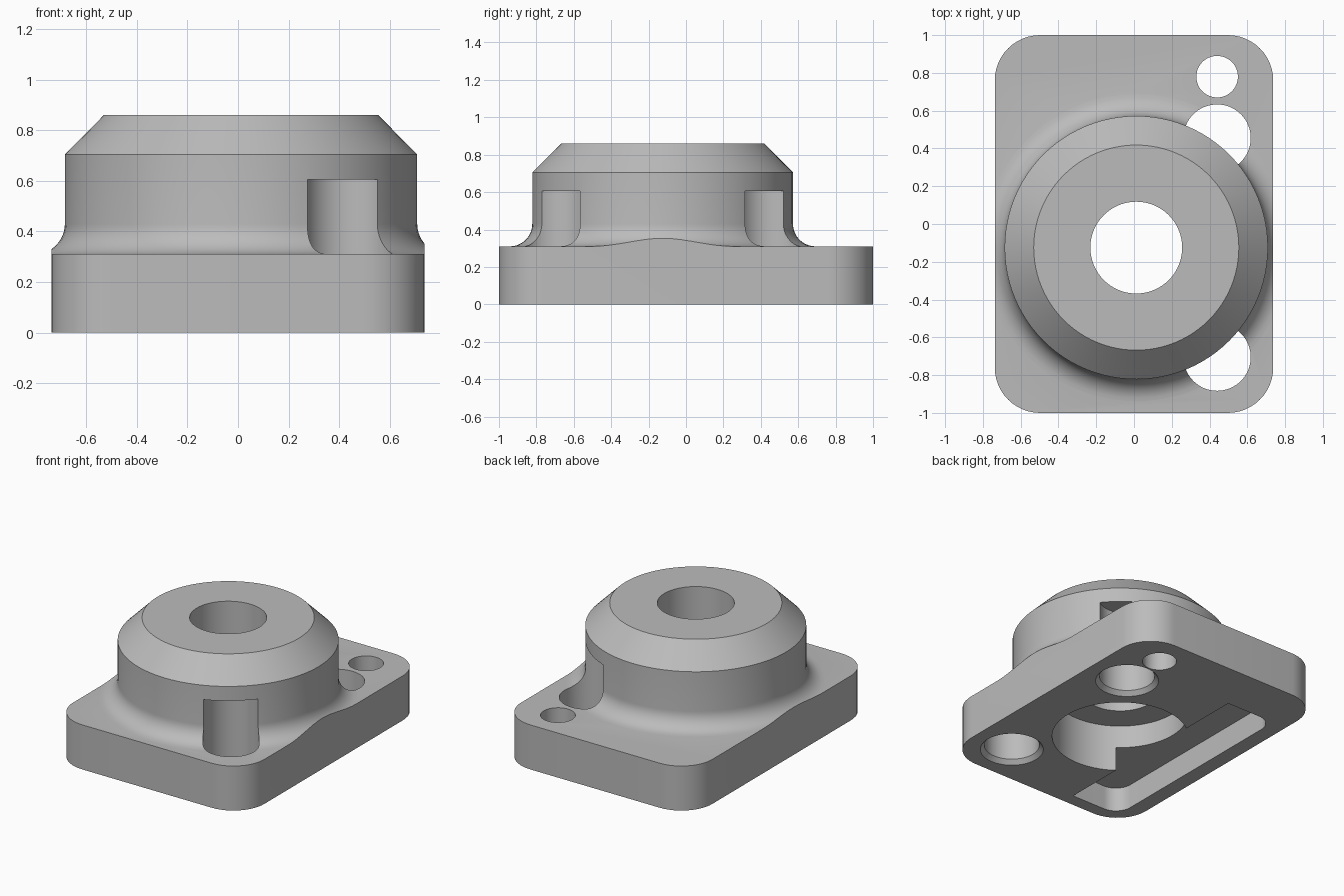
import bpy
import bmesh
from math import cos, sin, pi, radians

if "Cube" in bpy.data.objects:
    bpy.data.objects.remove(bpy.data.objects["Cube"], do_unlink=True)

grey = bpy.data.materials.new("machined_grey")
grey.use_nodes = True
grey.diffuse_color = (0.5, 0.5, 0.5, 1)
grey.node_tree.nodes["Principled BSDF"].inputs["Base Color"].default_value = (0.5, 0.5, 0.5, 1)


def finish(name, bm):
    bmesh.ops.recalc_face_normals(bm, faces=bm.faces)
    mesh = bpy.data.meshes.new(name)
    bm.to_mesh(mesh)
    bm.free()
    mesh.materials.append(grey)
    obj = bpy.data.objects.new(name, mesh)
    bpy.context.collection.objects.link(obj)
    return obj


def lathe(name, centre, profile, sides=96):
    """Solid of revolution from (radius, height) points, capped at both ends."""
    bm = bmesh.new()
    rings = [[bm.verts.new((centre[0] + r * cos(2 * pi * i / sides),
                            centre[1] + r * sin(2 * pi * i / sides), z))
              for i in range(sides)] for r, z in profile]
    for a, b in zip(rings, rings[1:]):
        for i in range(sides):
            j = (i + 1) % sides
            bm.faces.new((a[i], a[j], b[j], b[i]))
    bm.faces.new(rings[0])
    bm.faces.new(rings[-1])
    return finish(name, bm)


def prism(name, x0, x1, y0, y1, z0, z1, radii, steps=12):
    """Upright block; radii round the corners +x+y, -x+y, -x-y, +x-y."""
    bm = bmesh.new()
    corners = [(x1, y1, -1, -1), (x0, y1, 1, -1), (x0, y0, 1, 1), (x1, y0, -1, 1)]
    outline = []
    for k, ((x, y, sx, sy), r) in enumerate(zip(corners, radii)):
        for i in range(steps + 1 if r else 1):
            a = (k + i / steps) * pi / 2
            outline.append((x + sx * r + r * cos(a), y + sy * r + r * sin(a)) if r else (x, y))
    base = bm.faces.new([bm.verts.new((x, y, z0)) for x, y in outline])
    top = bmesh.ops.extrude_face_region(bm, geom=[base])
    verts = [v for v in top["geom"] if isinstance(v, bmesh.types.BMVert)]
    bmesh.ops.translate(bm, verts=verts, vec=(0, 0, z1 - z0))
    if base.is_valid is False or len(bm.faces) == len(outline) + 1:
        bm.faces.new([v for v in bm.verts if v not in verts])
    return finish(name, bm)


def combine(target, tool, operation):
    bpy.ops.object.select_all(action="DESELECT")
    bpy.context.view_layer.objects.active = target
    target.select_set(True)
    mod = target.modifiers.new(operation.lower(), "BOOLEAN")
    mod.operation = operation
    mod.solver = "EXACT"
    mod.object = tool
    bpy.ops.object.modifier_apply(modifier=mod.name)
    bpy.data.objects.remove(tool, do_unlink=True)


AXIS = (0.012, -0.125)
PLATE = 0.31
BOSS_R, FILLET = 0.697, 0.12

# Chamfered boss with a curved fillet flowing into the plate
fillet = [(BOSS_R + FILLET * (1 - cos(a)), PLATE + FILLET * (1 - sin(a)))
          for a in (radians(90 - 7.5 * i) for i in range(12))]
fillet = [(BOSS_R + FILLET - FILLET * sin(radians(90 - 7.5 * i)),
           PLATE + FILLET - FILLET * cos(radians(90 - 7.5 * i))) for i in range(13)]
# Fillet runs from the outer foot (low) to the boss wall (high)
fillet = [(BOSS_R + FILLET * (1 - cos(t)), PLATE + FILLET * (1 - sin(t)))
          for t in (radians(88 - 8 * i) for i in range(12))]
boss = lathe("boss", AXIS, [(0.82, 0.15), (0.82, 0.309)] + fillet +
             [(0.697, 0.705), (0.543, 0.86)])

# Plate, joined to the boss and trimmed to the rounded outline
body = prism("flange_housing", -1.2, 1.2, -1.4, 1.4, 0, PLATE, (0, 0, 0, 0))
combine(body, boss, "UNION")
outline = prism("outline", -0.737, 0.737, -1, 1, -0.2, 1.2, [0.24] * 4)
combine(body, outline, "INTERSECT")

# Central bore with a wider recess below
combine(body, lathe("bore", AXIS, [(0.44, -0.1), (0.44, 0.33), (0.243, 0.33), (0.243, 1)]),
        "DIFFERENCE")

# Screw holes with a bottom chamfer, reaching up into the boss wall
for y in (0.455, -0.705):
    combine(body, lathe("screw_hole", (0.44, y),
                        [(0.204, -0.1), (0.204, 0), (0.178, 0.03), (0.178, 0.605)], 64),
            "DIFFERENCE")

# Small locating hole
combine(body, lathe("pin_hole", (0.44, 0.78), [(0.11, -0.1), (0.11, 0.5)], 48), "DIFFERENCE")

# Long slot in the underside, opening into the recess
slot = prism("slot", -0.63, -0.25, -0.91, 0.65, -0.1, 0.17, (0, 0.12, 0.12, 0))
combine(body, slot, "DIFFERENCE")

bpy.ops.object.select_all(action="DESELECT")
body.select_set(True)
bpy.context.view_layer.objects.active = body
bpy.ops.object.shade_smooth_by_angle(angle=radians(25))
